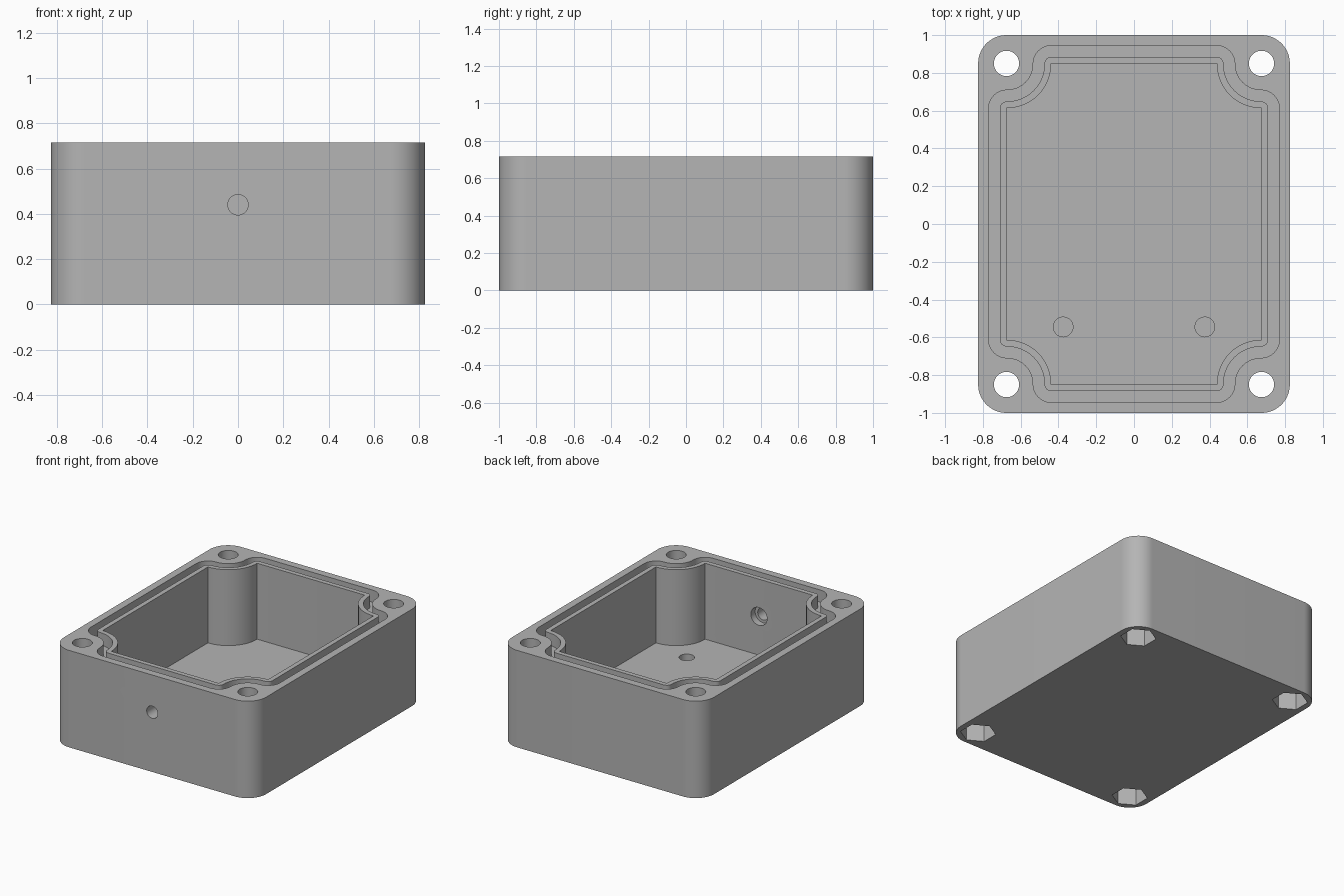
import bpy, bmesh
from math import sin, cos, pi, radians
from mathutils import Matrix

WIDTH, DEPTH, HEIGHT = 0.825, 1.0, 0.715     # half width, half depth, full height
FLOOR = 0.155
SCREW_X, SCREW_Y = 0.675, 0.85

if "Cube" in bpy.data.objects:
    bpy.data.objects.remove(bpy.data.objects["Cube"], do_unlink=True)

grey = bpy.data.materials.new("plain grey")
grey.use_nodes = True
colour = (0.46, 0.46, 0.46, 1)
grey.diffuse_color = colour
grey.node_tree.nodes["Principled BSDF"].inputs["Base Color"].default_value = colour


def arc(cx, cy, r, start, end, steps=16):
    angles = [radians(start + (end - start) * i / steps) for i in range(steps + 1)]
    return [(cx + r * cos(a), cy + r * sin(a)) for a in angles]


def four_quarters(quarter):
    """Mirror a counter-clockwise first-quadrant path into a closed outline."""
    back = quarter[::-1]
    return (quarter + [(-x, y) for x, y in back]
            + [(-x, -y) for x, y in quarter] + [(x, -y) for x, y in back])


def notched_outline(inset):
    """Rectangle whose corners curve inwards around the screw pillars."""
    x, y, notch, corner = 0.77 - inset, 0.945 - inset, 0.137 + inset, 0.097 - inset
    cx, cy = 0.671, 0.846
    return four_quarters(
        arc(x - corner, cy - notch - corner, corner, 0, 90, 8)
        + arc(cx, cy, notch, 270, 180)
        + arc(cx - notch - corner, y - corner, corner, 0, 90, 8))


def make_object(name, bm):
    bmesh.ops.recalc_face_normals(bm, faces=bm.faces)
    mesh = bpy.data.meshes.new(name)
    bm.to_mesh(mesh)
    bm.free()
    mesh.materials.append(grey)
    obj = bpy.data.objects.new(name, mesh)
    bpy.context.collection.objects.link(obj)
    return obj


def prism(name, outline, z0, z1, inner=None):
    """Extrude an outline; with an inner outline it becomes a hollow ring."""
    bm = bmesh.new()
    loops = [[bm.verts.new((x, y, z)) for x, y in pts]
             for pts in ([outline, inner] if inner else [outline]) for z in (z0, z1)]
    n = len(outline)

    def bridge(a, b):
        for i in range(n):
            j = (i + 1) % n
            bm.faces.new((a[i], a[j], b[j], b[i]))

    bridge(loops[0], loops[1])
    if inner:
        bridge(loops[2], loops[3])
        bridge(loops[0], loops[2])
        bridge(loops[1], loops[3])
    else:
        bm.faces.new(loops[0])
        bm.faces.new(loops[1])
    return make_object(name, bm)


def cylinder(name, centre, radius, length, sides=48, axis="Z"):
    bm = bmesh.new()
    turn = Matrix.Rotation(pi / 2, 4, "X") if axis == "Y" else Matrix.Identity(4)
    bmesh.ops.create_cone(bm, cap_ends=True, segments=sides, radius1=radius,
                          radius2=radius, depth=length,
                          matrix=Matrix.Translation(centre) @ turn)
    return make_object(name, bm)


def cut(target, cutter):
    """Subtract the cutter for good, then discard it."""
    mod = target.modifiers.new(cutter.name, "BOOLEAN")
    mod.operation, mod.solver, mod.object = "DIFFERENCE", "EXACT", cutter
    bpy.context.view_layer.objects.active = target
    bpy.ops.object.modifier_apply(modifier=mod.name)
    bpy.data.objects.remove(cutter, do_unlink=True)


# Rounded outer block
ROUND = 0.15
block = four_quarters(arc(WIDTH - ROUND, DEPTH - ROUND, ROUND, 0, 90, 24))
body = prism("enclosure_base", block, 0, HEIGHT)

# Main cavity and the sealing groove around its rim
cut(body, prism("cavity", notched_outline(0.095), FLOOR, HEIGHT + 0.1))
cut(body, prism("seal_groove", notched_outline(0), HEIGHT - 0.09, HEIGHT + 0.1,
                notched_outline(0.06)))

# Corner screw holes with hexagonal nut pockets underneath
for sx in (-1, 1):
    for sy in (-1, 1):
        x, y = sx * SCREW_X, sy * SCREW_Y
        cut(body, cylinder("screw_hole", (x, y, HEIGHT / 2), 0.067, 1))
        cut(body, cylinder("nut_pocket", (x, y, 0), 0.122, 0.36, sides=6))

# Blind mounting holes in the floor
for sx in (-1, 1):
    cut(body, cylinder("floor_hole", (sx * 0.375, -0.545, FLOOR), 0.052, 0.2))

# Cable hole through the front wall, widened on the inside
cut(body, cylinder("cable_hole", (0, -0.92, 0.44), 0.045, 0.3, axis="Y"))
cut(body, cylinder("cable_recess", (0, -0.84, 0.44), 0.066, 0.12, axis="Y"))

# Smooth the curved walls, keep the edges crisp
bpy.ops.object.select_all(action="DESELECT")
body.select_set(True)
bpy.context.view_layer.objects.active = body
bpy.ops.object.shade_smooth_by_angle(angle=radians(30))
